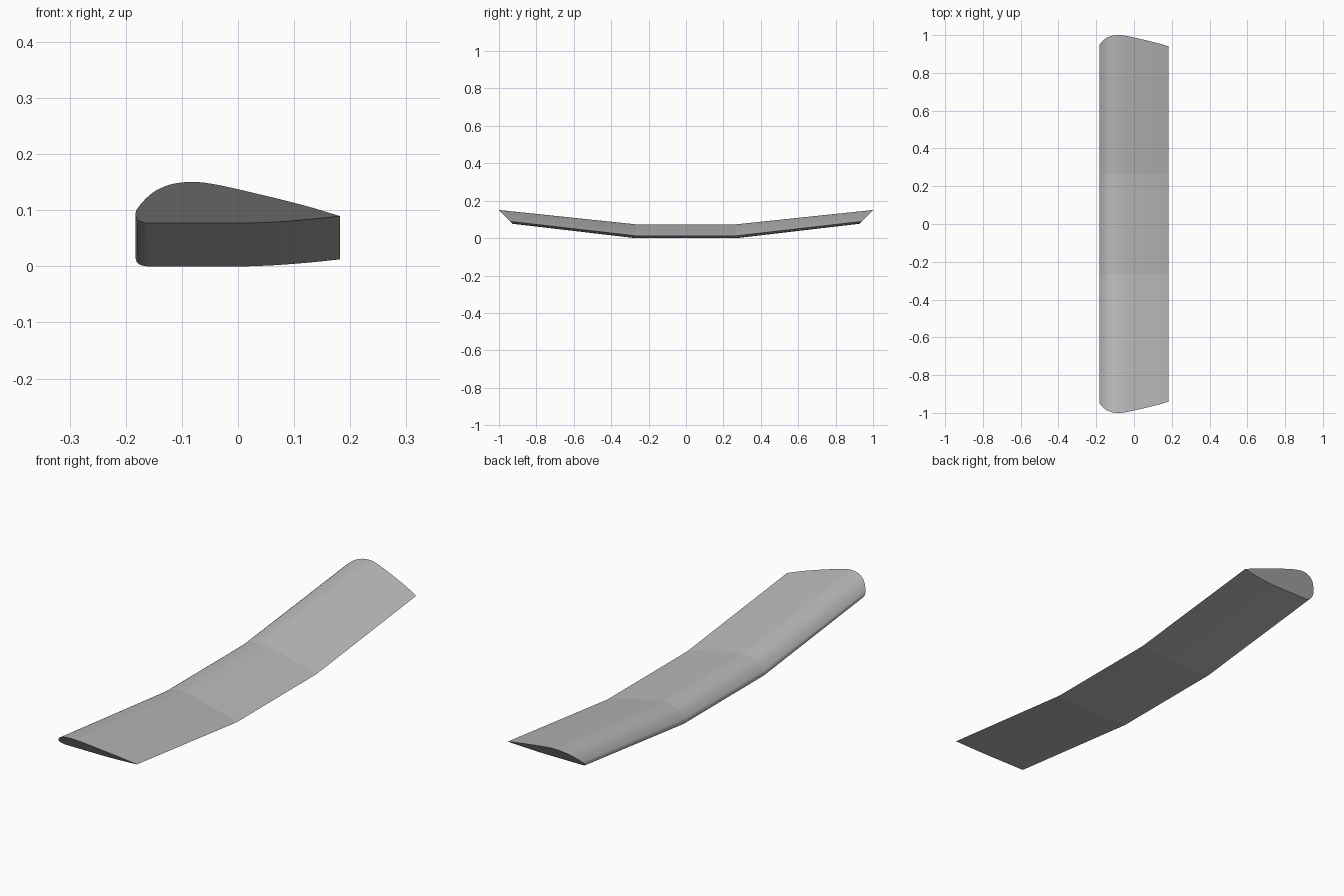
import bpy, bmesh
from mathutils import Vector

default = bpy.data.objects.get("Cube")
if default:
    bpy.data.objects.remove(default, do_unlink=True)

# Airfoil guide points (x, height above the panel's underside)
UPPER = [(-.183, .015), (-.180, .025), (-.166, .042), (-.148, .057), (-.125, .0675),
         (-.104, .072), (-.084, .0735), (-.059, .072), (-.023, .0655), (.021, .0555),
         (.075, .0425), (.129, .0285), (.182, .0125)]
LOWER = [(.182, .0125), (.129, .007), (.075, .0027), (.03, .0005), (0, 0), (-.08, 0),
         (-.155, 0), (-.170, .0015), (-.179, .006), (-.183, .015)]


def smooth_curve(points, steps=4):
    """Catmull-Rom curve through the points, without the last one."""
    p = [Vector(q) for q in points]
    p = [2 * p[0] - p[1]] + p + [2 * p[-1] - p[-2]]
    out = []
    for a, b, c, d in zip(p, p[1:], p[2:], p[3:]):
        for i in range(steps):
            t = i / steps
            out.append(0.5 * (2 * b + (c - a) * t + (2 * a - 5 * b + 4 * c - d) * t ** 2
                              + (3 * b - a - 3 * c + d) * t ** 3))
    return out


profile = smooth_curve(UPPER) + smooth_curve(LOWER)
count = len(profile)
trailing = (len(UPPER) - 1) * 4

# Span stations: side, distance out, outward lean of the cut, lift
STATIONS = [(-1, .929, .966, .077), (-1, .27, -.06, 0), (1, .27, -.06, 0), (1, .929, .966, .077)]

bm = bmesh.new()
rings = [[bm.verts.new((x, side * (out + lean * h), h + lift)) for x, h in profile]
         for side, out, lean, lift in STATIONS]

# Skin between stations, then the slanted tips
for r0, r1 in zip(rings, rings[1:]):
    for i in range(count):
        j = (i + 1) % count
        bm.faces.new((r0[i], r0[j], r1[j], r1[i]))
for ring in (rings[0], rings[-1]):
    bm.faces.new(ring)
bmesh.ops.recalc_face_normals(bm, faces=bm.faces)

# Smooth along the chord, crisp at the bends, tips and trailing edge
for f in bm.faces:
    f.smooth = len(f.verts) == 4
for ring in rings:
    for i in range(count):
        bm.edges.get((ring[i], ring[(i + 1) % count])).smooth = False
for r0, r1 in zip(rings, rings[1:]):
    bm.edges.get((r0[trailing], r1[trailing])).smooth = False

mesh = bpy.data.meshes.new("wing")
bm.to_mesh(mesh)
bm.free()
wing = bpy.data.objects.new("wing", mesh)
bpy.context.collection.objects.link(wing)

# Plain grey finish
grey = bpy.data.materials.new("light grey")
grey.use_nodes = True
color = (.5, .5, .5, 1)
grey.diffuse_color = color
grey.node_tree.nodes["Principled BSDF"].inputs["Base Color"].default_value = color
mesh.materials.append(grey)
